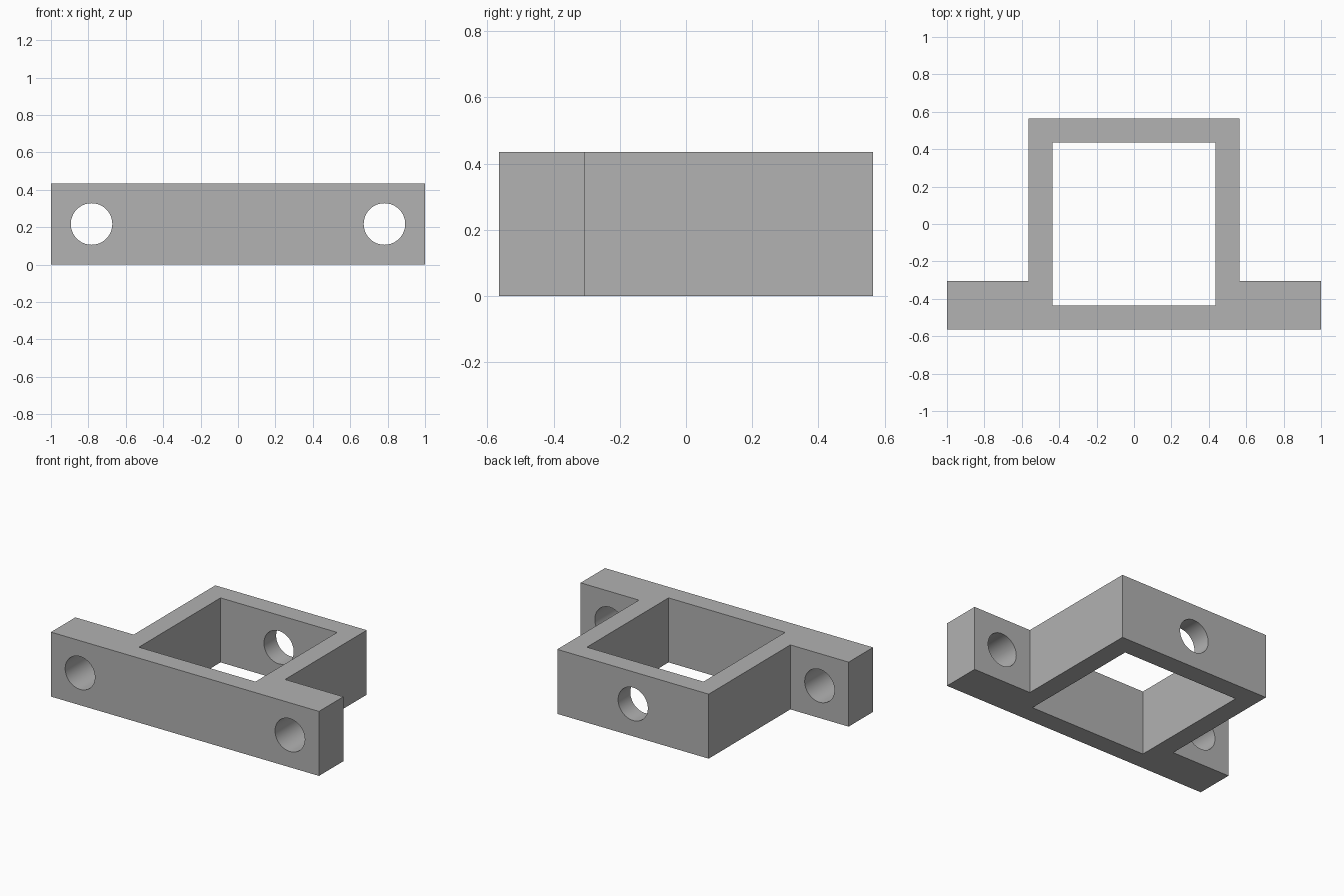
import bpy, bmesh, math

if "Cube" in bpy.data.objects:
    bpy.data.objects.remove(bpy.data.objects["Cube"])

HEIGHT = 0.435
OUTER, INNER = 0.565, 0.435      # half sizes of the square frame
FLANGE_BACK = -0.305             # rear face of the mounting ears
HOLE_X, HOLE_R = 0.783, 0.111

grey = bpy.data.materials.new("plain grey")
grey.diffuse_color = (0.445, 0.445, 0.445, 1)
grey.use_nodes = True
grey.node_tree.nodes["Principled BSDF"].inputs["Base Color"].default_value = grey.diffuse_color


def prism(name, outline, z0, z1):
    """Extrude a flat outline upward into a closed solid."""
    bm = bmesh.new()
    base = bm.faces.new([bm.verts.new((x, y, z0)) for x, y in outline])
    top = bmesh.ops.extrude_face_region(bm, geom=[base])["geom"]
    verts = [v for v in top if isinstance(v, bmesh.types.BMVert)]
    bmesh.ops.translate(bm, verts=verts, vec=(0, 0, z1 - z0))
    bmesh.ops.recalc_face_normals(bm, faces=bm.faces)
    mesh = bpy.data.meshes.new(name)
    bm.to_mesh(mesh)
    bm.free()
    mesh.materials.append(grey)
    obj = bpy.data.objects.new(name, mesh)
    bpy.context.collection.objects.link(obj)
    return obj


def cut(target, cutter):
    """Subtract the cutter from the target and discard it."""
    mod = target.modifiers.new("cut", "BOOLEAN")
    mod.operation, mod.solver, mod.object = "DIFFERENCE", "EXACT", cutter
    bpy.context.view_layer.objects.active = target
    bpy.ops.object.modifier_apply(modifier=mod.name)
    bpy.data.objects.remove(cutter)


# Body: square frame with a mounting ear on each side
right = [(1, -OUTER), (1, FLANGE_BACK), (OUTER, FLANGE_BACK), (OUTER, OUTER)]
outline = right + [(-x, y) for x, y in reversed(right)]
bracket = prism("bracket", outline, 0, HEIGHT)

# Square opening through the frame
cut(bracket, prism("opening_cutter",
                   [(-INNER, -INNER), (INNER, -INNER), (INNER, INNER), (-INNER, INNER)],
                   -0.1, HEIGHT + 0.1))

# Round holes: one in each ear and one in the back wall
for x, y in ((-HOLE_X, -0.435), (HOLE_X, -0.435), (0, 0.5)):
    bpy.ops.mesh.primitive_cylinder_add(vertices=64, radius=HOLE_R, depth=0.5,
                                        location=(x, y, HEIGHT / 2),
                                        rotation=(math.pi / 2, 0, 0))
    hole = bpy.context.object
    hole.name = "hole_cutter"
    hole.data.materials.append(grey)
    cut(bracket, hole)

# Smooth hole walls, crisp edges elsewhere
bpy.ops.object.select_all(action="DESELECT")
bracket.select_set(True)
bpy.context.view_layer.objects.active = bracket
bpy.ops.object.shade_smooth_by_angle(angle=math.radians(30))
